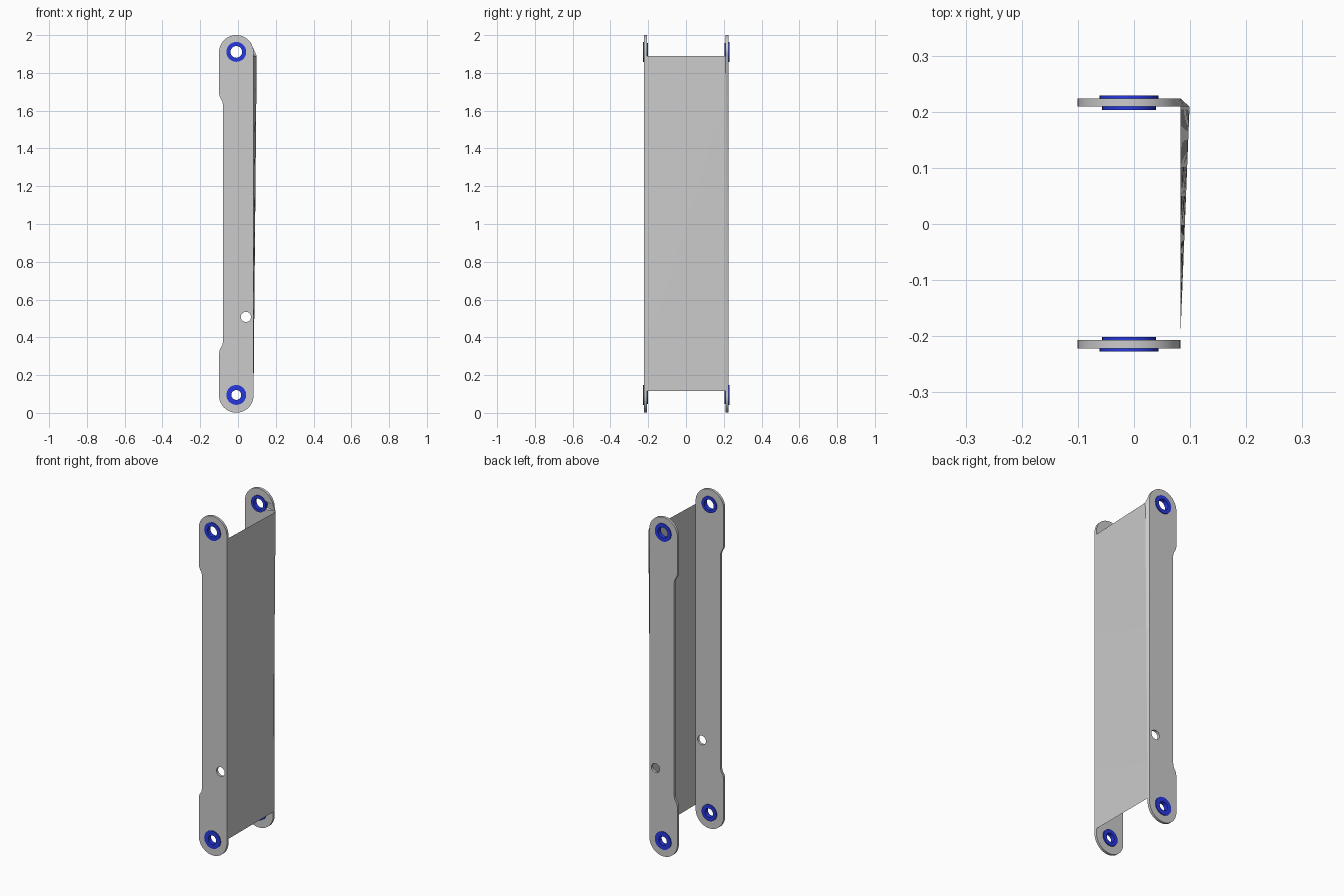
import bpy, bmesh
from math import sin, cos, pi, radians

if "Cube" in bpy.data.objects:
    bpy.data.objects.remove(bpy.data.objects["Cube"])

CX, R = -0.009, 0.0915            # centre line and end radius of the arm
Z_LOW, Z_HIGH = 0.0925, 1.9085
WEB_LOW, WEB_HIGH = 0.117, 1.89
X_WEB, X_BENT = CX + R, 0.099     # the web's top back corner is bent outwards

blue = bpy.data.materials.new("blue")
blue.diffuse_color = (0.02, 0.04, 0.75, 1)
blue.use_nodes = True
blue.node_tree.nodes["Principled BSDF"].inputs["Base Color"].default_value = blue.diffuse_color


def finish(bm, name, material=None):
    bmesh.ops.recalc_face_normals(bm, faces=bm.faces)
    mesh = bpy.data.meshes.new(name)
    bm.to_mesh(mesh)
    bm.free()
    obj = bpy.data.objects.new(name, mesh)
    bpy.context.collection.objects.link(obj)
    if material:
        mesh.materials.append(material)
    mesh.shade_smooth()
    mesh.set_sharp_from_angle(angle=radians(30))
    return obj


def arc(cx, cz, r, start, end, n):
    return [(cx + r * cos(start + (end - start) * i / n),
             cz + r * sin(start + (end - start) * i / n)) for i in range(n + 1)]


def circle(cx, cz, r, n=32):
    return arc(cx, cz, r, 0, 2 * pi, n)[:-1]


def side_plate(name, y0, y1, bent):
    bm = bmesh.new()
    # outline with rounded ends and a relieved edge, then the three holes
    outline = [(X_WEB, WEB_LOW), (X_WEB, WEB_HIGH)]
    outline += arc(CX, Z_HIGH, R, 0, pi, 28)
    outline += [(CX - R, 1.69), (-0.096, 1.672), (-0.083, 1.65), (-0.079, 1.63),
                (-0.079, 0.38), (-0.083, 0.358), (-0.096, 0.336), (CX - R, 0.315)]
    outline += arc(CX, Z_LOW, R, pi, 2 * pi, 28)
    loops = [outline, circle(CX, 1.911, 0.044), circle(CX, 0.095, 0.044),
             circle(0.042, 0.508, 0.027, 24)]
    edges = []
    for loop in loops:
        vs = [bm.verts.new((x, y0, z)) for x, z in loop]
        edges += [bm.edges.new((vs[i - 1], vs[i])) for i in range(len(vs))]
    bmesh.ops.triangle_fill(bm, edges=edges, use_beauty=True, normal=(0, -1, 0))
    ext = bmesh.ops.extrude_face_region(bm, geom=bm.faces[:], use_keep_orig=True)
    for v in ext["geom"]:
        if isinstance(v, bmesh.types.BMVert):
            v.co.y = y1
    # bent inner edge where the web pulls outwards
    if bent:
        for v in bm.verts:
            if abs(v.co.y - y0) < 1e-4 and v.co.x > 0.03 and WEB_HIGH - 0.002 < v.co.z < 1.96:
                v.co.x = max(v.co.x, X_BENT - (v.co.z - WEB_HIGH) * 0.45)
    return finish(bm, name)


def bushing(name, z, bore, y_in, y_out):
    # flanged tube turned around the pin axis, passing through the plate
    s = 1 if y_out > y_in else -1
    profile = [(bore, y_in - s * 0.006), (0.048, y_in - s * 0.006), (0.048, y_in),
               (0.044, y_in), (0.044, y_out), (0.0525, y_out),
               (0.0525, y_out + s * 0.005), (bore, y_out + s * 0.005)]
    n = 32
    bm = bmesh.new()
    rings = [[bm.verts.new((x, y, zz)) for x, zz in circle(CX, z, r, n)] for r, y in profile]
    for k in range(len(rings)):
        a, b = rings[k - 1], rings[k]
        for i in range(n):
            bm.faces.new((a[i - 1], a[i], b[i], b[i - 1]))
    return finish(bm, name, blue)


# side plates and their four bushings
for side, y_in, y_out in (("front", -0.207, -0.222), ("back", 0.209, 0.224)):
    side_plate(side + "_plate", y_in, y_out, side == "back")
    for end, z, bore in (("lower", 0.095, 0.026), ("upper", 1.911, 0.031)):
        bushing(f"{side}_{end}_bushing", z, bore, y_in, y_out)

# thin web joining the plates, slightly twisted
bm = bmesh.new()
N = 8
grid = []
for j in range(N + 1):
    v = j / N
    row = []
    for i in range(N + 1):
        u = i / N
        row.append(bm.verts.new((X_WEB + (X_BENT - X_WEB) * u * v,
                                 -0.207 + 0.416 * u,
                                 WEB_LOW + (WEB_HIGH - WEB_LOW) * v)))
    grid.append(row)
for j in range(N):
    for i in range(N):
        bm.faces.new((grid[j][i], grid[j][i + 1], grid[j + 1][i + 1], grid[j + 1][i]))
finish(bm, "web_panel")
